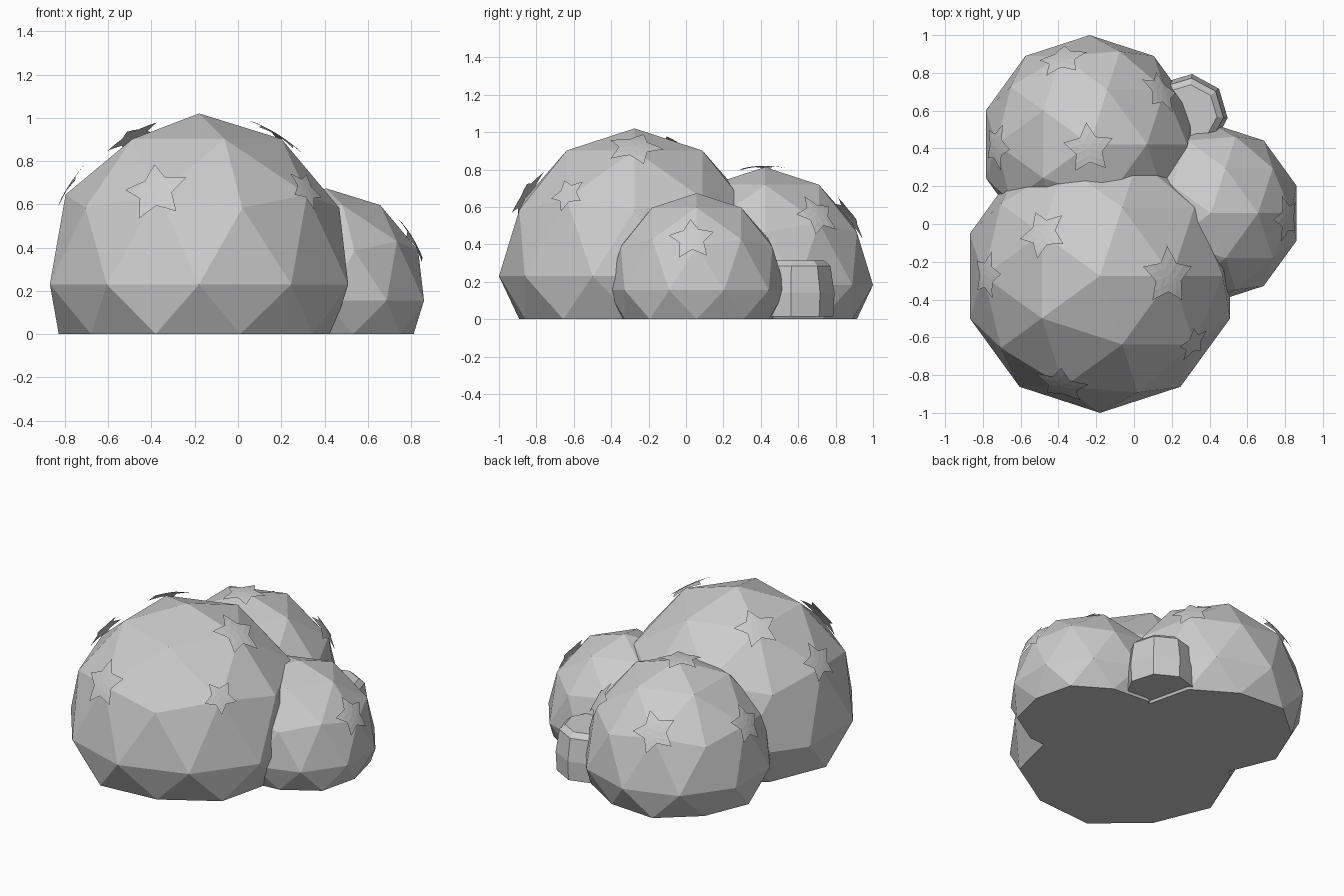
import bpy, bmesh
from math import sin, cos, pi, radians
from mathutils import Vector

if "Cube" in bpy.data.objects:
    bpy.data.objects.remove(bpy.data.objects["Cube"])


def finish(bm, name):
    bmesh.ops.recalc_face_normals(bm, faces=bm.faces)
    mesh = bpy.data.meshes.new(name)
    bm.to_mesh(mesh)
    bm.free()
    obj = bpy.data.objects.new(name, mesh)
    bpy.context.collection.objects.link(obj)
    return obj


# Bush lobes: low-poly spheres flattened onto the ground
def lobe(name, c, r, h):
    bm = bmesh.new()
    bmesh.ops.create_icosphere(bm, subdivisions=2, radius=1)
    for v in bm.verts:
        v.co = (c[0] + v.co.x * r, c[1] + v.co.y * r, max(0, c[2] + v.co.z * h))
    finish(bm, name)


# Star leaf: five-pointed sheet wrapped on the smooth lobe shape
def leaf(name, c, r, h, x, y, size, rot):
    lift = 1.012
    c = Vector(c)
    dx, dy = (x - c.x) / r, (y - c.y) / r
    u = Vector((dx, dy, max(0, 1 - dx * dx - dy * dy) ** 0.5))
    pos = Vector((u.x * r, u.y * r, u.z * h))
    n = Vector((u.x / r, u.y / r, u.z / h)).normalized()
    up = (Vector((0, 0, 1)) - n * n.z).normalized()
    right = up.cross(n)
    bm = bmesh.new()
    mid = bm.verts.new(pos)
    ring = []
    for i in range(10):
        a = radians(rot) + i * pi / 5
        s = size if i % 2 == 0 else size * 0.52
        ring.append(bm.verts.new(pos + (right * cos(a) + up * sin(a)) * s))
    for i in range(10):
        bm.faces.new((mid, ring[i], ring[(i + 1) % 10]))
    bmesh.ops.subdivide_edges(bm, edges=bm.edges[:], cuts=1, use_grid_fill=True)
    for v in bm.verts:
        d = Vector((v.co.x / r, v.co.y / r, v.co.z / h)).normalized() * lift
        v.co = c + Vector((d.x * r, d.y * r, d.z * h))
    finish(bm, name)


# Lobe: centre, radius, height; leaves: x, y, size, rotation
lobes = {
    "large_lobe": ((-0.18, -0.275, 0.23), 0.725, 0.79, [
        (-0.48, -0.05, 0.14, 26), (0.18, -0.275, 0.16, 0), (-0.775, -0.27, 0.13, 20),
        (0.31, -0.63, 0.105, 50), (-0.38, -0.85, 0.155, 103)]),
    "back_lobe": ((-0.235, 0.422, 0.183), 0.578, 0.63, [
        (-0.38, 0.87, 0.14, 40), (0.14, 0.70, 0.13, 30),
        (-0.24, 0.40, 0.14, 36), (-0.725, 0.41, 0.13, 10)]),
    "side_lobe": ((0.407, 0.057, 0.155), 0.476, 0.519, [
        (0.81, 0.03, 0.13, 95)]),
}
for name, (c, r, h, leaves) in lobes.items():
    lobe(name, c, r, h)
    for i, l in enumerate(leaves):
        leaf(f"{name}_star_leaf_{i + 1}", c, r, h, *l)

# Stump: tapered octagon with bevelled top
bm = bmesh.new()
rings = []
for r, z in [(0.205, 0.015), (0.212, 0.14), (0.19, 0.285), (0.155, 0.315)]:
    rings.append([bm.verts.new((0.285 + r * cos(radians(-6 + 45 * i)),
                                0.583 + r * sin(radians(-6 + 45 * i)), z)) for i in range(8)])
for a, b in zip(rings, rings[1:]):
    for i in range(8):
        j = (i + 1) % 8
        bm.faces.new((a[i], a[j], b[j], b[i]))
bm.faces.new(rings[0][::-1])
bm.faces.new(rings[-1])
finish(bm, "stump")
